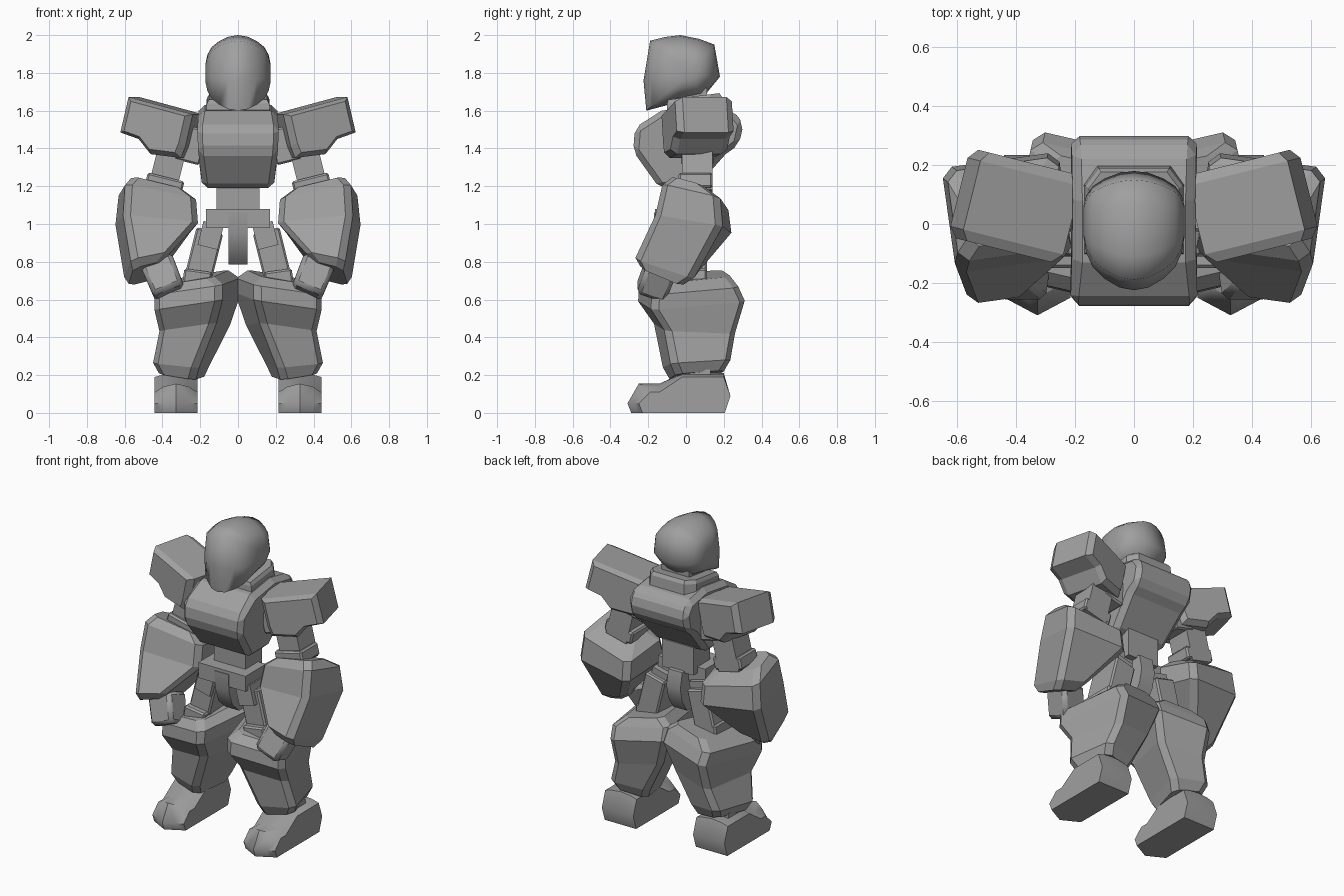
import bpy, bmesh, math
from mathutils import Matrix, Vector, Euler

if "Cube" in bpy.data.objects:
    bpy.data.objects.remove(bpy.data.objects["Cube"])

grey = bpy.data.materials.new("mid_grey")
grey.diffuse_color = (0.35, 0.35, 0.35, 1)
grey.use_nodes = True
grey.node_tree.nodes["Principled BSDF"].inputs["Base Color"].default_value = grey.diffuse_color


def loft(name, rings, bevel=0, mirror=False, rot=(0, 0, 0), pivot=(0, 0, 0), smooth=0):
    """Skin a list of equal-length point rings, cap both ends."""
    bm = bmesh.new()
    loops = [[bm.verts.new(p) for p in r] for r in rings]
    n = len(loops[0])
    for a, b in zip(loops, loops[1:]):
        for i in range(n):
            j = (i + 1) % n
            bm.faces.new((a[i], a[j], b[j], b[i]))
    bm.faces.new(loops[0])
    bm.faces.new(loops[-1])
    p = Vector(pivot)
    m = (Matrix.Translation(p) @ Euler([math.radians(a) for a in rot]).to_matrix().to_4x4()
         @ Matrix.Translation(-p))
    bmesh.ops.transform(bm, matrix=m, verts=bm.verts)
    bmesh.ops.recalc_face_normals(bm, faces=bm.faces)
    me = bpy.data.meshes.new(name)
    bm.to_mesh(me)
    bm.free()
    me.materials.append(grey)
    ob = bpy.data.objects.new(name, me)
    bpy.context.collection.objects.link(ob)
    if smooth:
        bpy.ops.object.select_all(action='DESELECT')
        ob.select_set(True)
        bpy.context.view_layer.objects.active = ob
        bpy.ops.object.shade_smooth_by_angle(angle=math.radians(smooth))
    if bevel:
        b = ob.modifiers.new("bevel", 'BEVEL')
        b.width = bevel
        b.segments = 1
        b.limit_method = 'ANGLE'
        b.angle_limit = math.radians(35)
    if mirror:
        ob.modifiers.new("mirror", 'MIRROR')
    return ob


def box(name, c, s, rot=(0, 0, 0), bevel=0.01, mirror=False, top=1.0, smooth=0):
    """Box at centre c with size s; top scales the upper end."""
    rings = [[(c[0] + u * s[0] / 2 * k, c[1] + v * s[1] / 2 * k, c[2] + w * s[2] / 2)
              for u, v in ((-1, -1), (1, -1), (1, 1), (-1, 1))]
             for w, k in ((-1, 1.0), (1, top))]
    return loft(name, rings, bevel, mirror, rot, c, smooth)


def ring(yf, zf, yb, zb, x0, x1, tilt, c=0.035):
    """Chamfered rectangle between a front and a back edge, tilted across x."""
    w, d = c / (x1 - x0), c / math.hypot(yb - yf, zb - zf)
    uv = [(w, 0), (1 - w, 0), (1, d), (1, 1 - d), (1 - w, 1), (w, 1), (0, 1 - d), (0, d)]
    return [(x0 + u * (x1 - x0), yf + v * (yb - yf),
             zf + v * (zb - zf) + tilt * (u - 0.5) * (x1 - x0)) for u, v in uv]


# head: side profile swelling across x
face = [(-.19, 1.97), (-.11, 1.99), (-.03, 2.0), (.07, 1.98), (.15, 1.95), (.18, 1.78),
        (.09, 1.67), (-.06, 1.64), (-.21, 1.60), (-.225, 1.76)]
half = [(0, 1), (.05, .96), (.10, .84), (.14, .68), (.162, .48), (.172, .25)]
cuts = [(-x, s) for x, s in half[:0:-1]] + half
loft("head", [[(x, -.02 + (y + .02) * s + .04 * (1 - s), 1.80 + (z - 1.80) * s)
               for y, z in face] for x, s in cuts], smooth=80)

# collar and neck behind and under the head
box("neck", (0, .02, 1.66), (.20, .18, .12), bevel=0)
collar = [(-.165, -.10), (.165, -.10), (.165, .13), (.12, .19), (-.12, .19), (-.165, .13)]
loft("collar", [[(x * k, y * k, z + .12 * y) for x, y in collar]
                for z, k in ((1.56, 1.05), (1.65, 1.0), (1.67, .93))])

# chest: (y, z, half width)
chest = [(-.13, 1.60, .205), (-.27, 1.51, .22), (-.28, 1.385, .215), (-.14, 1.19, .188),
         (.05, 1.19, .188), (.21, 1.37, .21), (.28, 1.42, .215), (.305, 1.53, .215),
         (.25, 1.60, .21), (.08, 1.63, .205)]
loft("chest", [[(s * w, y, z) for y, z, w in chest] for s in (-1, 1)], bevel=.03)

# waist and pelvis
box("waist", (0, 0, 1.13), (.225, .17, .18), bevel=0)
box("pelvis", (0, -.06, 1.03), (.34, .21, .10), bevel=0)
strip = [(-.17, 1.06), (-.165, .95), (-.13, .85), (-.06, .785), (.06, .785), (.11, .86),
         (.13, .95), (.11, 1.05)]
loft("crotch_guard", [[(x, y, z) for y, z in strip] for x in (-.05, .05)], smooth=40)

# thighs
box("hip_block", (.145, -.03, .94), (.11, .22, .13), (0, -14, 0), mirror=True, bevel=0)
box("thigh", (.185, 0, .82), (.145, .22, .30), (0, -14, 0), mirror=True)
box("knee_collar", (.215, -.02, .715), (.15, .26, .08), (0, -8, 0), mirror=True)

# lower legs, turned outward
loft("lower_leg", [
    ring(-.175, .70, .22, .74, .085, .33, -.15),
    ring(-.22, .65, .25, .69, .03, .40, -.14),
    ring(-.225, .57, .285, .615, .03, .40, -.14),
    ring(-.15, .455, .235, .44, .08, .39, -.14),
    ring(-.125, .25, .20, .27, .18, .43, .10),
    ring(-.095, .19, .17, .21, .205, .405, .16)],
    mirror=True, rot=(0, 0, 13), pivot=(.22, .02, 0))

# feet: side profile, toe pointed on the centre line
sole = [(-.29, 0), (-.31, .05), (-.25, .155), (-.14, .155), (-.02, .21), (.20, .21),
        (.235, .09), (.205, 0)]
loft("foot", [[(.328 + s * .113, y + (.06 * abs(s) if y < -.2 else 0),
                z - (.045 * s * s if .1 < z < .2 else .02 * s * s if z > .1 else 0))
               for y, z in sole] for s in (-1, -.6, 0, .6, 1)], mirror=True, smooth=50)
box("ankle", (.325, .05, .20), (.14, .16, .06), mirror=True, bevel=0)

# shoulders
box("shoulder_joint", (.25, .06, 1.42), (.14, .17, .19), (0, -14, 0), mirror=True)
pad = [(.205, 1.58), (.555, 1.672), (.60, 1.485), (.50, 1.45), (.435, 1.37), (.27, 1.35),
       (.245, 1.41)]
loft("shoulder_pad", [[(.42 + (x - .42) * k, y, 1.53 + (z - 1.53) * k) for x, z in pad]
                      for y, k in ((-.095, .84), (-.06, 1), (.18, 1), (.215, .84))],
     mirror=True, rot=(0, 0, 14), pivot=(.40, .06, 1.5))

# arms, forearms turned inward
box("upper_arm", (.375, .06, 1.29), (.15, .16, .26), (0, -14, 0), mirror=True, bevel=0)
box("elbow_collar", (.39, .05, 1.21), (.20, .18, .08), (0, -14, 0), mirror=True)
loft("forearm", [
    ring(-.06, 1.22, .11, 1.175, .29, .57, .24),
    ring(-.105, 1.175, .205, 1.105, .23, .61, .20),
    ring(-.14, 1.03, .22, .97, .225, .625, .10),
    ring(-.25, .835, .065, .73, .39, .60, -.20),
    ring(-.225, .785, .005, .69, .43, .585, -.25)],
    mirror=True, rot=(0, 0, -8), pivot=(.42, 0, 0))

# hands
box("hand", (.395, -.155, .715), (.17, .16, .19), (-20, 22, 0), bevel=.022, mirror=True,
    top=1.05, smooth=40)
